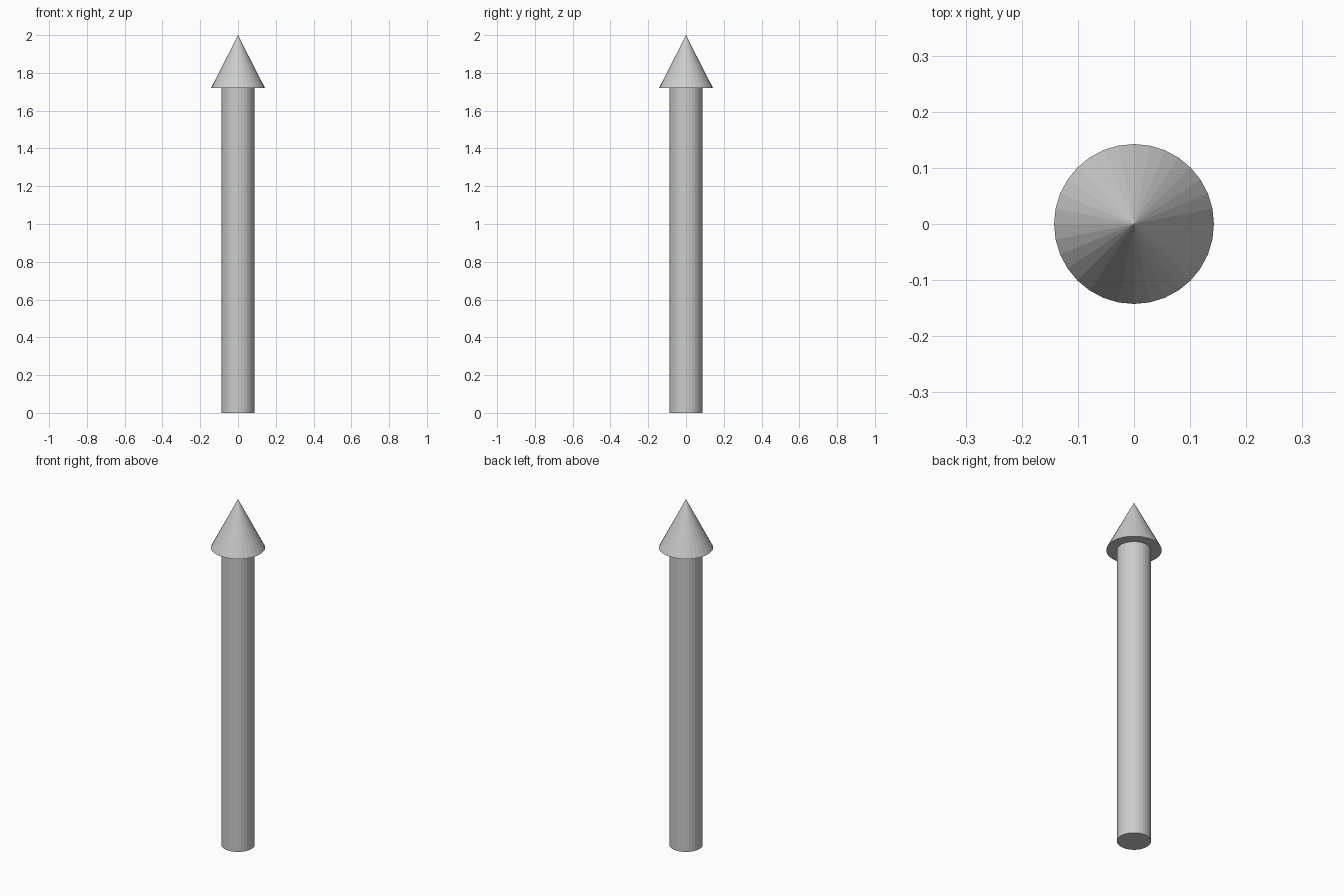
import bpy

if "Cube" in bpy.data.objects:
    bpy.data.objects.remove(bpy.data.objects["Cube"])

SIDES = 32
SHAFT_RADIUS, HEAD_RADIUS = 0.0875, 0.1425
HEAD_BASE, TIP = 1.72, 2.0

# Shaft: plain round bar standing on the ground
bpy.ops.mesh.primitive_cylinder_add(
    vertices=SIDES, radius=SHAFT_RADIUS, depth=HEAD_BASE,
    location=(0, 0, HEAD_BASE / 2))
bpy.context.object.name = "shaft"

# Head: pointed cone resting on the shaft
bpy.ops.mesh.primitive_cone_add(
    vertices=SIDES, radius1=HEAD_RADIUS, radius2=0, depth=TIP - HEAD_BASE,
    location=(0, 0, (HEAD_BASE + TIP) / 2))
bpy.context.object.name = "pointed_head"
